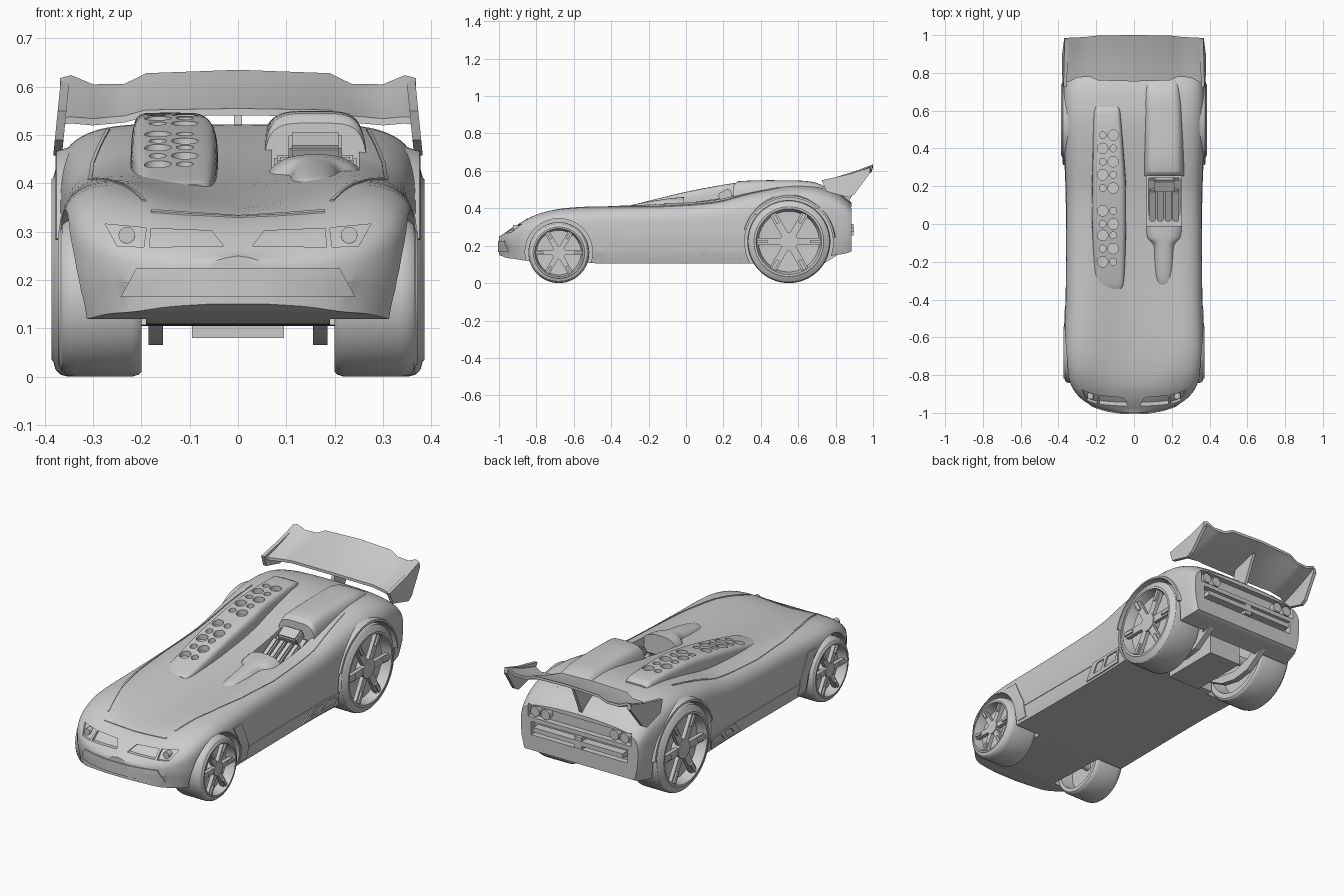
import bpy, bmesh, math
from mathutils import Vector, Matrix
from mathutils.bvhtree import BVHTree

if "Cube" in bpy.data.objects:
    bpy.data.objects.remove(bpy.data.objects["Cube"])


def smooth(ob, angle=35):
    bpy.ops.object.select_all(action='DESELECT')
    ob.select_set(True)
    bpy.context.view_layer.objects.active = ob
    bpy.ops.object.shade_smooth_by_angle(angle=math.radians(angle))


def finish(name, bm, angle=35):
    bmesh.ops.recalc_face_normals(bm, faces=bm.faces)
    me = bpy.data.meshes.new(name)
    bm.to_mesh(me)
    bm.free()
    ob = bpy.data.objects.new(name, me)
    bpy.context.collection.objects.link(ob)
    smooth(ob, angle)
    return ob


def loft(name, rings, angle=35):
    bm = bmesh.new()
    vs = [[bm.verts.new(p) for p in r] for r in rings]
    n = len(rings[0])
    for a, b in zip(vs, vs[1:]):
        for i in range(n):
            j = (i + 1) % n
            bm.faces.new((a[i], a[j], b[j], b[i]))
    bm.faces.new(vs[0])
    bm.faces.new(vs[-1][::-1])
    return finish(name, bm, angle)


def prism(name, pts, x0, x1):
    return loft(name, [[(x, y, z) for y, z in pts] for x in (x0, x1)], 20)


def box(bm, size, mat):
    bmesh.ops.create_cube(bm, size=1, matrix=mat @ Matrix.Diagonal((*size, 1)))


def smooth_rows(rows, steps):
    """Smooth interpolation through rows whose first value is y."""
    out, R = [], [Vector(r) for r in rows]
    slope = []
    for i in range(len(R)):
        a, b = R[max(i - 1, 0)], R[min(i + 1, len(R) - 1)]
        slope.append((b - a) / (b[0] - a[0]))
    for i in range(len(R) - 1):
        h = R[i + 1][0] - R[i][0]
        for k in range(steps):
            t = k / steps
            out.append(R[i] * (2*t**3 - 3*t*t + 1) + slope[i] * h * (t**3 - 2*t*t + t)
                       + R[i+1] * (3*t*t - 2*t**3) + slope[i+1] * h * (t**3 - t*t))
    return out + [R[-1]]


def power(v, e):
    return math.copysign(abs(v) ** e, v)


def hump(name, rows, n, steps=4):
    """Rounded hump; rows are y, centre x, half width, top, bottom."""
    arc = [math.pi * k / 24 for k in range(25)]
    return loft(name, [[(cx + w * power(math.cos(a), 2/n), y, zb + (zt - zb) * abs(math.sin(a)) ** (2/n))
                        for a in arc] for y, cx, w, zt, zb in smooth_rows(rows, steps)])


def cut(ob, *cutters):
    bpy.context.view_layer.objects.active = ob
    for c in cutters:
        m = ob.modifiers.new("cut", 'BOOLEAN')
        m.operation, m.solver, m.object = 'DIFFERENCE', 'EXACT', c
        bpy.ops.object.modifier_apply(modifier=m.name)
        bpy.data.objects.remove(c)
    smooth(ob, 32)


def cylinder(name, r, p, axis, length, seg=48):
    bm = bmesh.new()
    rot = Vector((0, 0, 1)).rotation_difference(Vector(axis)).to_matrix().to_4x4()
    bmesh.ops.create_cone(bm, cap_ends=True, segments=seg, radius1=r, radius2=r, depth=length,
                          matrix=Matrix.Translation(p) @ rot)
    return finish(name, bm)


# Body shell: y, half width, shoulder height, centre height, bottom
BODY = [(-1, .07, .24, .25, .15), (-.985, .15, .247, .257, .145), (-.96, .225, .268, .275, .135),
        (-.92, .285, .30, .302, .13), (-.86, .33, .343, .328, .12), (-.78, .354, .382, .343, .115),
        (-.66, .367, .408, .356, .11), (-.4, .362, .422, .381, .105), (-.1, .36, .433, .412, .105),
        (.15, .36, .452, .448, .105), (.35, .368, .495, .488, .105), (.55, .377, .525, .52, .11),
        (.7, .375, .518, .515, .13), (.8, .362, .485, .49, .15), (.86, .35, .445, .45, .16),
        (.885, .34, .42, .43, .17)]
rings = []
for y, w, zs, zc, zb in smooth_rows(BODY, 4):
    zm, ring = zb + .45 * (zs - zb), []
    for k in range(41):
        a = math.pi * k / 40
        x = w * power(math.cos(a), .42)
        u = min(abs(x) / w / .85, 1)
        zt = zc + (zs - zc) * u * u * (3 - 2 * u)
        ring.append((x, y, zm + (zt - zm) * abs(math.sin(a)) ** .42))
    ring += [(-.985*w, y, zb + .06), (-.94*w, y, zb), (.94*w, y, zb), (.985*w, y, zb + .06)]
    rings.append(ring)
body = loft("body_shell", rings)
bm = bmesh.new()
bm.from_mesh(body.data)
tree = BVHTree.FromBMesh(bm)
bm.free()

VIEWS = {'front': (lambda a, b: (a, -2, b), (0, 1, 0)), 'side': (lambda a, b: (2, a, b), (-1, 0, 0)),
         'top': (lambda a, b: (a, b, 2), (0, 0, -1))}


def hit(view, a, b):
    start, d = VIEWS[view]
    p = Vector(start(a, b))
    return tree.ray_cast(p, Vector(d))[0] or tree.find_nearest(p + Vector(d) * 1.15)[0]


def panel(name, A, B, view, out, inn, s=1, sub=8, across=4):
    """Slab hugging the body between two outlines drawn in a view."""
    def path(P):
        return [Vector(a).lerp(Vector(b), k / sub) for a, b in zip(P, P[1:])
                for k in range(sub)] + [Vector(P[-1])]
    d = Vector(VIEWS[view][1])
    rings = []
    for a, b in zip(path(A), path(B)):
        row = [hit(view, *a.lerp(b, k / across)) for k in range(across + 1)]
        ring = [p - d * out for p in row] + [p + d * inn for p in reversed(row)]
        rings.append([(p.x * s, p.y, p.z) for p in ring])
    return loft(name, rings)


# Wheel wells, open rear underside, cockpit and rear slots
cutters = []
for s in (-1, 1):
    cutters += [cylinder("well", .18, (s*.345, -.68, .165), (1, 0, 0), .31, 64),
                cylinder("well", .237, (s*.345, .55, .222), (1, 0, 0), .31, 64)]
for size, p in (((.42, .38, .4), (0, .57, .08)), ((.18, .28, .4), (.16, .125, .55)),
                ((.60, .06, .065), (0, .885, .375)), ((.56, .06, .07), (0, .885, .285))):
    bm = bmesh.new()
    box(bm, size, Matrix.Translation(p))
    cutters.append(finish("cutter", bm))
# Headlight and grille recesses
for s in (-1, 1):
    cutters += [panel("cutter", [(.19, .308), (.275, .316)], [(.195, .268), (.25, .271)],
                      'front', .03, .012, s),
                panel("cutter", [(.055, .302), (.18, .307)], [(.03, .271), (.183, .268)],
                      'front', .03, .02, s)]
cut(body, *cutters)

# Nose trim
panel("lower_grille", [(-.21, .225), (0, .225), (.21, .225)], [(-.243, .165), (0, .165), (.243, .165)],
      'front', .006, .01)
panel("hood_edge", [(-.18, -.845), (.18, -.845)], [(-.18, -.855), (.18, -.855)], 'top', .003, .01)
CREASE = [(.19, -.8), (.25, -.6), (.285, -.4), (.303, -.15), (.298, .2), (.265, .5)]
for s, side in ((-1, "left"), (1, "right")):
    p = hit('front', .23, .293)
    cylinder(side + "_headlight", .017, (s * p.x, p.y + .008, p.z), (0, 1, 0), .03, 24)
    # Shoulder creases and side trim
    panel(side + "_crease", CREASE, [(x + .008, y) for x, y in CREASE], 'top', .003, .01, s, across=1)
    panel(side + "_sill_line", [(-.42, .184), (.1, .184)], [(-.42, .178), (.1, .178)],
          'side', .003, .01, s, across=1)
    panel(side + "_fender_trim", [(-.49, .12), (-.49, .2), (-.56, .33)],
          [(-.43, .12), (-.43, .2), (-.49, .33)], 'side', .004, .01, s)
    vent = panel(side + "_side_vent", [(.11, .185), (.32, .185)], [(.04, .115), (.29, .115)],
                 'side', .006, .01, s)
    cut(vent, panel("cutter", [(.14, .172), (.20, .172)], [(.10, .132), (.16, .132)], 'side', .02, .0, s),
        panel("cutter", [(.225, .172), (.30, .172)], [(.185, .132), (.28, .132)], 'side', .02, .0, s))
    # Rear wheel flare
    arc = [math.radians(5 + 4 * k) for k in range(41)]
    loft(side + "_rear_flare", [[(s * x, .55 + r * math.cos(a), .222 + r * math.sin(a))
         for x, r in ((.32, .235), (.378, .235), (.376, .245), (.32, .262))] for a in arc])
    # Tail lights
    for x in (.20, .26):
        cylinder(side + "_tail_light", .026, (s * x, .868, .375), (0, 1, 0), .03, 24)
    prism(side + "_diffuser_fin", [(.40, .14), (.5, .085), (.6, .066), (.7, .08), (.84, .17),
                                   (.84, .25), (.7, .14), (.6, .115)], s * .155, s * .185)

# Rear bumper bar, axles and gearbox
bm = bmesh.new()
box(bm, (.52, .05, .025), Matrix.Translation((0, .872, .285)))
box(bm, (.04, .06, .06), Matrix.Translation((0, .865, .285)))
finish("rear_bumper", bm)
bm = bmesh.new()
box(bm, (.19, .32, .21), Matrix.Translation((0, .55, .185)))
finish("gearbox", bm)
cylinder("front_axle", .02, (0, -.68, .165), (1, 0, 0), .56, 24)
cylinder("rear_axle", .025, (0, .55, .222), (1, 0, 0), .56, 24)


# Wheels: lathed tyre and dish, six spokes
def wheel(name, s, y, R, xi, xo):
    prof = [(xi + .07, .002), (xi + .07, .76*R), (xi, .82*R), (xi, .94*R), (xi + .006, .975*R),
            (xi + .02, R), (xo - .035, R), (xo - .018, .98*R), (xo - .008, .93*R), (xo - .004, .86*R),
            (xo, .84*R), (xo, .79*R), (xo - .012, .77*R), (xo - .05, .73*R), (xo - .055, .002)]
    loft(name + "_tyre", [[(s * x, y + r * math.cos(k * math.tau / 64), R + r * math.sin(k * math.tau / 64))
                           for k in range(64)] for x, r in prof], 30)
    bm = bmesh.new()
    for k in range(6):
        m = Matrix.Translation((s * (xo - .024), y, R)) @ Matrix.Rotation((k + .5) * math.pi / 3, 4, 'X')
        box(bm, (.02, .17*R, .66*R), m @ Matrix.Translation((0, 0, .44*R)))
        box(bm, (.03, .08*R, .26*R), m @ Matrix.Translation((s*.004, 0, .64*R)))
    finish(name + "_spokes", bm)
    cylinder(name + "_hub", .22*R, (s * (xo - .035), y, R), (1, 0, 0), .05, 24)


for s, side in ((-1, "left"), (1, "right")):
    wheel("front_" + side + "_wheel", s, -.68, .163, .2, .372)
    wheel("rear_" + side + "_wheel", s, .55, .222, .2, .386)

# Engine cover with rows of round holes
cover_rows = [(-.345, -.13, .065, .398, .35), (-.32, -.13, .075, .408, .35), (-.2, -.13, .083, .44, .35),
              (0, -.132, .09, .488, .37), (.2, -.132, .09, .526, .38), (.32, -.135, .085, .541, .4),
              (.58, -.142, .072, .545, .45), (.62, -.142, .066, .53, .45)]
cover = hump("engine_cover", cover_rows, 7)
bm = bmesh.new()
for i, y in enumerate((-.2, -.13, -.06, 0, .07, .19, .26, .33, .4, .47)):
    top = min(smooth_rows(cover_rows, 8), key=lambda r: abs(r[0] - y))[3]
    for j, x in enumerate((-.166, -.11)):
        r = .028 if (i + j) % 2 == 0 else .018
        bmesh.ops.create_cone(bm, cap_ends=True, segments=20, radius1=r, radius2=r, depth=.1,
                              matrix=Matrix.Translation((x, y, top + .025)))
cut(cover, finish("cutter", bm))

# Driver fairing, dash cowl and seat
hump("headrest_fairing", [(.255, .16, .108, .525, .35), (.28, .16, .108, .545, .35), (.6, .155, .105, .548, .4),
                          (.7, .15, .1, .535, .4), (.79, .145, .095, .49, .4)], 4.5)
hump("dash_cowl", [(-.34, .16, .02, .392, .34), (-.31, .16, .05, .412, .34), (-.2, .16, .06, .436, .35),
                   (-.11, .16, .065, .45, .36), (-.075, .16, .1, .455, .36), (-.01, .16, .112, .46, .36)], 2.6)
tilt = Matrix.Translation((.16, .1, .40)) @ Matrix.Rotation(math.radians(28), 4, 'X')
bm = bmesh.new()
box(bm, (.17, .26, .03), tilt @ Matrix.Translation((0, .02, -.025)))
for x in (-.062, -.021, .021, .062):
    box(bm, (.034, .19, .03), tilt @ Matrix.Translation((x, 0, 0)))
box(bm, (.11, .07, .05), tilt @ Matrix.Translation((0, .13, .01)))
bmesh.ops.bevel(bm, geom=bm.edges[:], offset=.007, segments=2, affect='EDGES')
finish("seat", bm)

# Rear wing: x, front y, front z, rear y, rear z
half = [(0, .755, .555, 1, .635), (.19, .76, .552, .998, .628), (.235, .78, .54, .992, .606),
        (.3, .775, .534, .988, .605), (.345, .752, .538, .986, .624), (.368, .75, .535, .98, .618)]
rings = []
for x, yf, zf, yr, zr in [(-r[0], *r[1:]) for r in half[:0:-1]] + half:
    top = [(x, yf + (yr - yf) * t, zf + (zr - zf) * t - .02 * t * (1 - t)) for t in (0, .25, .5, .75, 1)]
    rings.append(top + [(x, y, z - .014) for _, y, z in reversed(top)])
loft("rear_wing", rings)
END = [(.725, .55), (.75, .49), (.87, .458), (.90, .475), (.985, .59), (.982, .618), (.87, .582)]
for s, side in ((-1, "left"), (1, "right")):
    loft(side + "_wing_endplate", [[(s * (x + (.62 - z) * .1), y, z) for y, z in END]
                                   for x in (.348, .366)], 20)
prism("wing_strut", [(.76, .43), (.87, .43), (.94, .588), (.80, .55)], -.008, .008)
